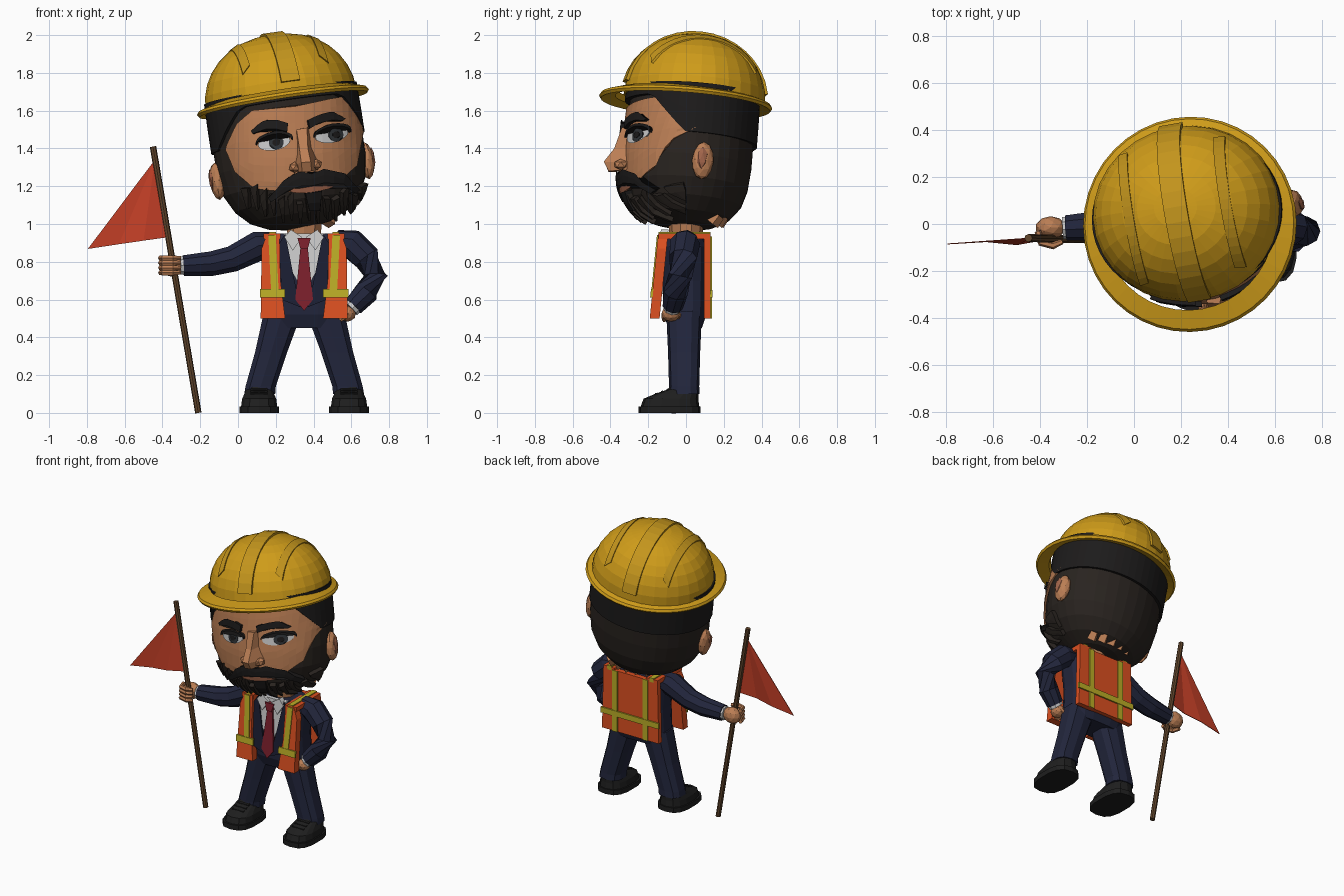
import bpy, bmesh
from math import sin, cos, pi, radians
from mathutils import Matrix, Vector
from mathutils.bvhtree import BVHTree

if "Cube" in bpy.data.objects:
    bpy.data.objects.remove(bpy.data.objects["Cube"])

COL = dict(yellow=(.62, .33, .01), ridge=(.55, .30, .012), skin=(.5, .21, .09), hair=(.012, .011, .011),
           beard=(.022, .017, .014), white=(.75, .75, .75), iris=(.03, .035, .04), lip=(.36, .13, .07),
           navy=(.016, .019, .045), lapel=(.011, .013, .032), orange=(.72, .08, .015), lime=(.5, .42, .02),
           tie=(.2, .014, .025), flag=(.55, .05, .02), wood=(.12, .06, .025), shoe=(.013, .013, .013))
MATS = {}
for k, c in COL.items():
    MATS[k] = bpy.data.materials.new(k)
    MATS[k].diffuse_color = (*c, 1)


def mesh(name, verts, faces, mat, M=None):
    me = bpy.data.meshes.new(name)
    me.from_pydata([(M @ Vector(v)) if M else v for v in verts], [], faces)
    bm = bmesh.new()
    bm.from_mesh(me)
    bmesh.ops.recalc_face_normals(bm, faces=bm.faces)
    bm.to_mesh(me)
    bm.free()
    me.materials.append(MATS[mat])
    ob = bpy.data.objects.new(name, me)
    bpy.context.collection.objects.link(ob)
    return ob


def loft(name, rings, mat, M=None, cap=True, close=False):
    n, m = len(rings[0]), len(rings)
    faces = [(i * n + j, i * n + (j + 1) % n, (i + 1) % m * n + (j + 1) % n, (i + 1) % m * n + j)
             for i in range(m if close else m - 1) for j in range(n)]
    if cap and not close:
        faces += [tuple(range(n)), tuple(range((m - 1) * n, m * n))]
    return mesh(name, [p for r in rings for p in r], faces, mat, M)


def ring(cx, cy, z, rx, ry, n, p=2):
    f = lambda v: abs(v) ** (2 / p) * (1 if v > 0 else -1)
    return [(cx + rx * f(cos(2 * pi * (i + .5) / n)), cy + ry * f(sin(2 * pi * (i + .5) / n)), z) for i in range(n)]


def tube(name, pts, radii, n, mat):
    P = [Vector(p) for p in pts]
    rings = []
    for i, p in enumerate(P):
        q = (P[min(i + 1, len(P) - 1)] - P[max(i - 1, 0)]).to_track_quat('Z', 'Y')
        rings.append([p + q @ Vector((radii[i] * cos(2 * pi * k / n), radii[i] * sin(2 * pi * k / n), 0))
                      for k in range(n)])
    return loft(name, rings, mat)


def ball(name, c, s, mat, M=None, sub=2):
    bm = bmesh.new()
    bmesh.ops.create_icosphere(bm, subdivisions=sub, radius=1)
    v = [(c[0] + s[0] * p.co.x, c[1] + s[1] * p.co.y, c[2] + s[2] * p.co.z) for p in bm.verts]
    f = [[p.index for p in q.verts] for q in bm.faces]
    bm.free()
    return mesh(name, v, f, mat, M)


# Head frame: origin at the helmet brim, tilted sideways, slightly back and turned
H = (Matrix.Translation((.235, 0, 1.665)) @ Matrix.Rotation(radians(-8.7), 4, 'Y')
     @ Matrix.Rotation(radians(-4.5), 4, 'X') @ Matrix.Rotation(radians(10), 4, 'Z'))
prof = [(.03, .375, .325), (-.1, .39, .335), (-.22, .4, .338), (-.35, .4, .338), (-.47, .382, .327),
        (-.56, .335, .3), (-.63, .265, .245), (-.675, .17, .165), (-.695, .06, .06)]
head = loft('bearded_head', [ring(0, .037, z, a, b, 32) for z, a, b in prof], 'beard', H)
bvh = BVHTree.FromPolygons([v.co for v in head.data.vertices], [list(p.vertices) for p in head.data.polygons])
mid = H @ Vector((0, .03, -.33))


def hit(x, z, off):
    """Point on the head seen from the front at (x, z), lifted by off."""
    loc, n, _, _ = bvh.ray_cast(Vector((x, -2, z)), Vector((0, 1, 0)))
    if loc is None:
        loc, n, _, _ = bvh.find_nearest(Vector((x, 0, z)))
    return loc + n * (off if n.dot(loc - mid) > 0 else -off)


def along(pts, t):
    t *= len(pts) - 1
    i = min(int(t), len(pts) - 2)
    return Vector(pts[i]).lerp(Vector(pts[i + 1]), t - i)


def patch(name, top, bot, off, mat, nx=10, ny=2):
    rings = []
    for j in range(ny + 1):
        row = [along(top, i / nx).lerp(along(bot, i / nx), j / ny) for i in range(nx + 1)]
        rings.append([hit(*p, off) for p in row] + [hit(*p, -.01) for p in row[::-1]])
    return loft(name, rings, mat)


def lens(cx, cz, w, h, tilt=.15):
    P = lambda s: [(cx - w * cos(k * pi / 8), cz - w * cos(k * pi / 8) * tilt + s * h * sin(k * pi / 8)) for k in range(9)]
    return P(1), P(-1)


# Face skin, brows, moustache, mouth
patch('face', [(-.055, 1.41), (0, 1.53), (.08, 1.6), (.3, 1.62), (.48, 1.66), (.6, 1.68), (.652, 1.53)],
      [(-.055, 1.39), (-.01, 1.28), (.09, 1.19), (.3, 1.17), (.5, 1.2), (.62, 1.31), (.655, 1.5)], .014, 'skin', 24, 10)
patch('brow_left', [(.08, 1.49), (.14, 1.545), (.2, 1.55), (.265, 1.53)],
      [(.09, 1.475), (.15, 1.50), (.2, 1.50), (.26, 1.485)], .035, 'hair')
patch('brow_right', [(.36, 1.545), (.42, 1.575), (.48, 1.59), (.545, 1.55)],
      [(.37, 1.5), (.42, 1.53), (.48, 1.545), (.535, 1.54)], .035, 'hair')
patch('moustache', [(.17, 1.15), (.24, 1.23), (.32, 1.28), (.38, 1.265), (.44, 1.29), (.54, 1.265), (.61, 1.19)],
      [(.19, 1.13), (.26, 1.185), (.33, 1.21), (.38, 1.21), (.44, 1.225), (.53, 1.22), (.59, 1.17)], .045, 'hair', 12)
patch('lips', *lens(.39, 1.2, .115, .025), .035, 'lip')
patch('soul_patch', [(.35, 1.17), (.43, 1.18)], [(.37, 1.09), (.42, 1.09)], .04, 'hair', 2)
for nm, x, z, px in (('left', .195, 1.43, .205), ('right', .485, 1.468, .505)):
    patch('eye_' + nm, *lens(x, z, .082, .042), .022, 'white')
    patch('iris_' + nm, *lens(px, z, .037, .037, 0), .027, 'iris')
    patch('pupil_' + nm, *lens(px, z, .018, .018, 0), .031, 'hair')
    t, _ = lens(x, z, .09, .044)
    patch('lid_' + nm, [(a, b + .014) for a, b in t], t, .034, 'hair')

# Beard strands around the jaw
for i in range(14):
    x = .05 + i * .046
    d = abs(x - .36)
    zb = 1.02 + .75 * d * d + .02 * (i % 2)
    patch('beard_strand', [(x - .018, zb + .1), (x + .014, zb + .1 + .02 * (i % 3))],
          [(x - .004 + .05 * (.36 - x), zb), (x + .006 + .05 * (.36 - x), zb)], .03, 'beard', 2, 3)

# Nose: faceted wedge with nostrils
loft('nose', [[(.30, -.27, 1.5), (.31, -.335, 1.5), (.365, -.34, 1.51), (.38, -.27, 1.51)],
              [(.30, -.27, 1.4), (.325, -.375, 1.4), (.37, -.38, 1.4), (.40, -.27, 1.41)],
              [(.28, -.27, 1.31), (.335, -.43, 1.325), (.385, -.435, 1.33), (.44, -.27, 1.32)],
              [(.28, -.27, 1.28), (.34, -.41, 1.275), (.39, -.41, 1.28), (.44, -.27, 1.29)]], 'skin')
for x, z in ((.30, 1.3), (.415, 1.315)):
    ball('nostril', (x, -.345, z), (.033, .04, .03), 'skin', sub=1)

# Ears
for s in (-1, 1):
    ball('ear', (s * .405, .05, -.385), (.04, .058, .1), 'skin', H)
    ball('ear_hollow', (s * .438, .04, -.375), (.012, .03, .06), 'lip', H, 1)

# Hair band under the helmet, lower at temples and back
hair = []
for i in range(48):
    a = 2 * pi * i / 48
    d = abs((a * 180 / pi + 180) % 360 - 180)
    low = -.035 if d < 42 else (-.035 - .2 * (d - 42) / 32 if d < 74 else -.235)
    P = lambda g, z: ((.39 + g) * sin(a), .037 - (.335 + g) * cos(a), z)
    hair.append([P(.02, .03), P(.022, low * .5), P(.022, low), P(-.02, low), P(-.04, .03)])
loft('hair_band', hair, 'hair', H, close=True)

# Helmet: dome, brim and raised ridges
DX, DY, DH, CY = .405, .375, .345, .045
arc = [(cos(t * pi / 16) ** .9, sin(t * pi / 16)) for t in range(8)] + [(.06, 1)]
loft('helmet_dome', [ring(0, CY, DH * h, DX * r, DY * r, 30) for r, h in arc], 'yellow', H)
loft('helmet_brim', [[(r * cos(2 * pi * i / 40), r * sin(2 * pi * i / 40), z) for i in range(40)]
                     for r, z in ((.37, .02), (.45, -.005), (.46, -.02), (.45, -.035), (.375, -.015))],
     'yellow', H, close=True)
for c, w, t0 in ((0, .05, 78), (-.21, .022, 58), (.21, .022, 58)):
    rows = []
    for k in range(17):
        y = sin(radians(-t0 + 2 * t0 * k / 16)) * (1 - (c / DX) ** 2) ** .5
        f = lambda x, o: (x, CY + DY * y * (1 + o), DH * (1 + o) * max(0, 1 - (abs(x) / DX) ** 2 - y * y) ** .5)
        rows.append([f(c - w, .045), f(c + w, .045), f(c + w, -.06), f(c - w, -.06)])
    loft('helmet_ridge', rows, 'ridge', H)

# Neck and nape
loft('neck', [ring(.35, .0, z, r, r * .95, 10) for z, r in ((.86, .085), (1.02, .1))], 'skin')
for i in range(5):
    x = .2 + i * .07
    y = .17 - 1.5 * (x - .34) ** 2
    tube('nape_skin', [(x, y, 1.0), (x, y + .035, 1.045)], [.035, .03], 4, 'skin')

# Torso (jacket)
CX = .35
loft('jacket', [ring(CX, -.005, z, a, b, 16, 3.2) for z, a, b in
                ((.45, .19, .09), (.52, .205, .115), (.7, .195, .12), (.88, .215, .12), (.95, .17, .09))], 'navy')


def plate(name, pts, off, d, mat, back=False, both=False):
    """Slab from a front outline (x from body centre, z), following the lean of the chest."""
    for s in ((-1, 1) if both else (1,)):
        Y = (lambda z, o: .105 + o) if back else (lambda z, o: -.115 - .1 * (.95 - z) - o)
        loft(name, [[(CX + s * x, Y(z, o), z) for x, z in pts] for o in (off, off + d)], mat)


def box(x0, x1, z0, z1):
    return [(x0, z0), (x1, z0), (x1, z1), (x0, z1)]


plate('shirt', [(-.11, .95), (.11, .95), (.06, .74), (0, .63), (-.06, .74)], -.05, .053, 'white')
plate('collar', [(.01, .93), (.07, .97), (.105, .93), (.06, .86)], -.02, .04, 'white', both=True)
plate('tie_knot', [(-.035, .925), (.035, .925), (.02, .87), (-.02, .87)], 0, .028, 'tie')
plate('tie', [(-.02, .87), (.02, .87), (.047, .6), (0, .54), (-.047, .6)], 0, .018, 'tie')
plate('lapel', [(.1, .95), (.13, .9), (.12, .6), (.02, .56), (.055, .72)], -.01, .022, 'lapel', both=True)

# Safety vest: front panels, back panel, shoulder straps, reflective bands
plate('vest_front', [(.1, .5), (.23, .5), (.225, .87), (.2, .94), (.13, .945), (.125, .7)], -.02, .052, 'orange', both=True)
plate('vest_back', [(-.225, .5), (.225, .5), (.215, .935), (-.215, .935)], -.01, .035, 'orange', back=True)
plate('band_front', [(.135, .65), (.175, .65), (.19, .942), (.15, .942)], .03, .008, 'lime', both=True)
plate('band_front_low', box(.1, .234, .61, .655), .028, .013, 'lime', both=True)
plate('band_back', box(.1, .14, .5, .935), .024, .008, 'lime', back=True, both=True)
plate('band_back_low', box(-.23, .23, .61, .65), .022, .013, 'lime', back=True)
for s in (-1, 1):
    for nm, a, b, z, mt in (('vest_strap', .125, .215, .95, 'orange'), ('strap_band', .15, .185, .957, 'lime')):
        loft(nm, [[(CX + s * x, y, h) for x, h in box(a, b, z - .03, z)] for y in (-.145, 0, .13)], mt)

# Legs and shoes
for s in (-1, 1):
    loft('trouser_leg', [ring(CX + s * d, -.01, z, a, b, 10, 2.8) for z, d, a, b in
                         ((.1, .235, .085, .082), (.14, .23, .083, .08), (.32, .175, .088, .085),
                          (.54, .11, .105, .095))], 'navy')
    fx = CX + s * .238
    loft('shoe_sole', [ring(fx, -.087, z, .107, .165, 14, 2.8) for z in (0, .035)], 'shoe')
    loft('shoe_upper', [ring(fx, y, z, a, b, 14, 2.6) for z, y, a, b in
                        ((.03, -.085, .098, .156), (.075, -.08, .092, .145), (.1, -.05, .08, .115),
                         (.125, -.015, .07, .08), (.15, -.01, .065, .07))], 'shoe')
    for k in range(3):
        tube('shoe_lace', [(fx - .045, -.155 + k * .03, .098 + k * .011), (fx + .045, -.155 + k * .03, .098 + k * .011)],
             [.01, .01], 5, 'shoe')

# Arms: one reaching to the pole, one on the hip
tube('arm_left', [(.2, 0, .9), (.11, 0, .885), (-.03, 0, .815), (-.14, -.005, .79), (-.29, -.015, .78)],
     [.06, .08, .07, .066, .055], 9, 'navy')
tube('cuff_left', [(-.27, -.014, .78), (-.305, -.016, .78)], [.048, .048], 9, 'white')
tube('arm_right', [(.52, 0, .91), (.6, -.005, .895), (.68, -.015, .82), (.73, -.03, .725), (.68, -.055, .64), (.61, -.07, .565)],
     [.06, .08, .075, .064, .066, .055], 9, 'navy')
tube('cuff_right', [(.625, -.068, .58), (.597, -.073, .552)], [.048, .048], 9, 'white')

# Hands with fingers
ball('hand_left', (-.355, -.015, .78), (.065, .048, .058), 'skin')
ball('hand_right', (.58, -.08, .525), (.045, .05, .042), 'skin')
for k in range(4):
    z = .742 + k * .026
    tube('finger_left', [(-.41, -.03, z), (-.395, -.08, z), (-.345, -.092, z), (-.305, -.075, z)],
         [.014, .016, .016, .011], 6, 'skin')
    y = -.115 + k * .024
    tube('finger_right', [(.585, y, .525), (.56, y, .505), (.54, y, .49)], [.016, .015, .011], 6, 'skin')

# Flag pole and triangular flag with soft folds
tube('flag_pole', [(-.21, -.065, .0), (-.45, -.06, 1.41)], [.017, .017], 8, 'wood')
F = [(-.44, -.06, 1.34), (-.37, -.065, .93), (-.5, -.088, .912), (-.63, -.075, .893), (-.795, -.085, .868)]
loft('flag', [[(x, y + o, z) for x, y, z in F] for o in (-.002, .002)], 'flag', cap=False)
mesh('flag_cloth', [(x, y + o, z) for o in (-.002, .002) for x, y, z in F],
     [(0, i, i + 1) for i in (1, 2, 3)] + [(5, i + 6, i + 5) for i in (1, 2, 3)], 'flag')

for m in bpy.data.materials:
    if m.users and not m.is_grease_pencil:
        m.use_nodes = True
        m.node_tree.nodes["Principled BSDF"].inputs["Base Color"].default_value = m.diffuse_color
